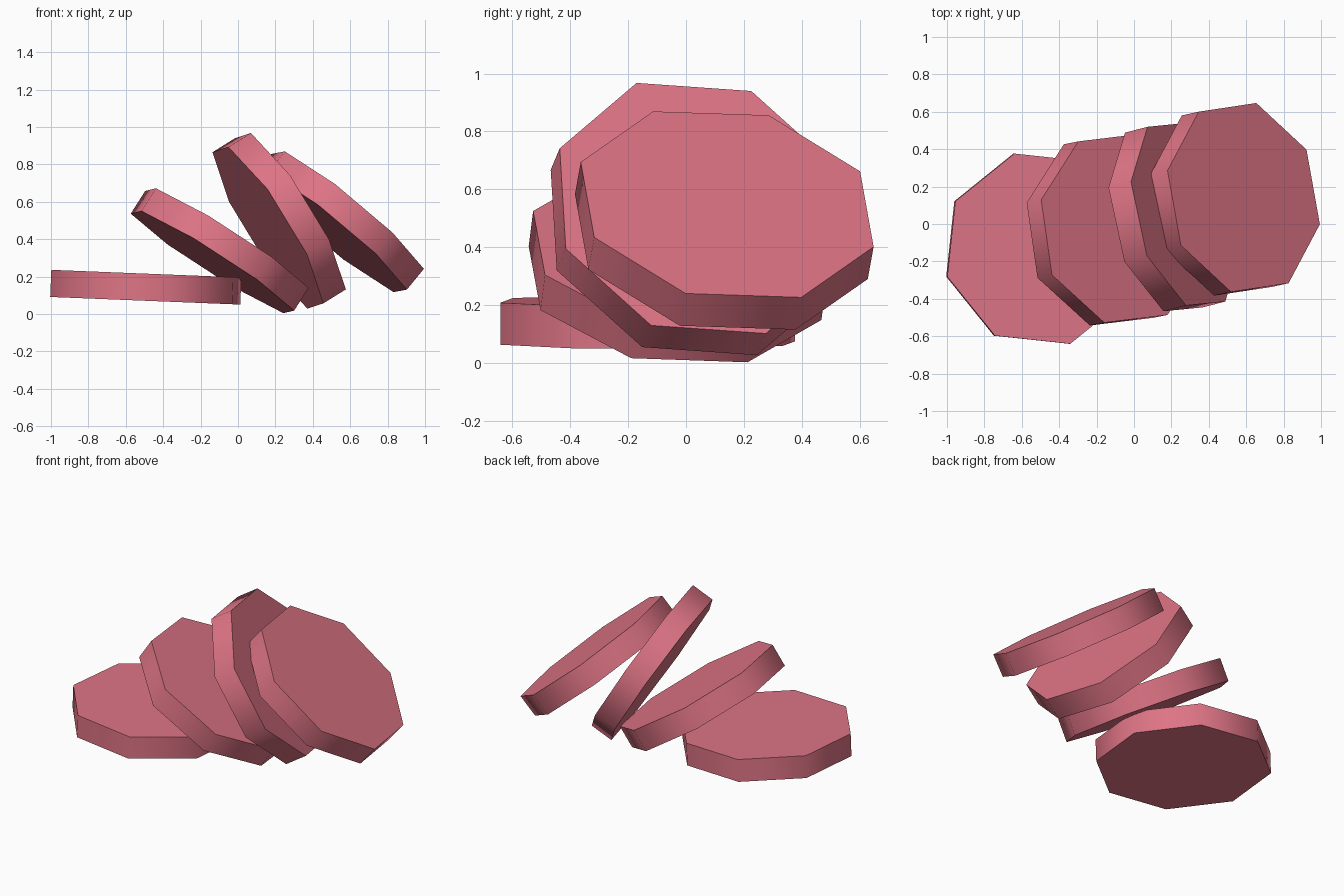
import bpy, math
from mathutils import Vector, Matrix

cube = bpy.data.objects.get("Cube")
if cube:
    bpy.data.objects.remove(cube, do_unlink=True)

RADIUS, THICKNESS, SIDES = 0.53, 0.145, 8

# One flat colour for everything
pink = bpy.data.materials.new("cured_meat_pink")
pink.use_nodes = True
colour = (0.73, 0.175, 0.235, 1)
pink.diffuse_color = colour
bsdf = pink.node_tree.nodes["Principled BSDF"]
bsdf.inputs["Base Color"].default_value = colour
bsdf.inputs["Roughness"].default_value = 0.8


def add_slice(name, centre, normal, corner):
    """Octagonal disc facing along normal, with one corner pointing along corner."""
    z = Vector(normal).normalized()
    y = z.cross(Vector(corner)).normalized()
    x = y.cross(z)
    turn = Matrix((x, y, z)).transposed().to_4x4()
    # Cylinder corners start on local +Y, so a quarter turn brings one to +X
    turn = turn @ Matrix.Rotation(-math.pi / 2, 4, "Z")
    bpy.ops.mesh.primitive_cylinder_add(vertices=SIDES, radius=RADIUS, depth=THICKNESS)
    ob = bpy.context.object
    ob.name = name
    ob.matrix_world = Matrix.Translation(centre) @ turn
    ob.data.materials.append(pink)
    # Smooth rim, crisp cap edges
    bpy.ops.object.shade_smooth_by_angle(angle=math.radians(60))


# Fanned slices, from the flat one to the one leaning at the far end
add_slice("flat_slice", (-0.493, -0.132, 0.143), (0.04, 0, 1), (-0.51, -0.15, 0.02))
add_slice("leaning_slice", (-0.098, -0.03, 0.338), (0.534, 0.106, 0.839), (-0.439, 0.152, 0.26))
add_slice("steep_slice", (0.22, 0.037, 0.498), (0.829, 0.215, 0.516), (-0.21, -0.222, 0.43))
add_slice("end_slice", (0.541, 0.132, 0.493), (0.627, 0.138, 0.767), (-0.406, 0.143, 0.306))
